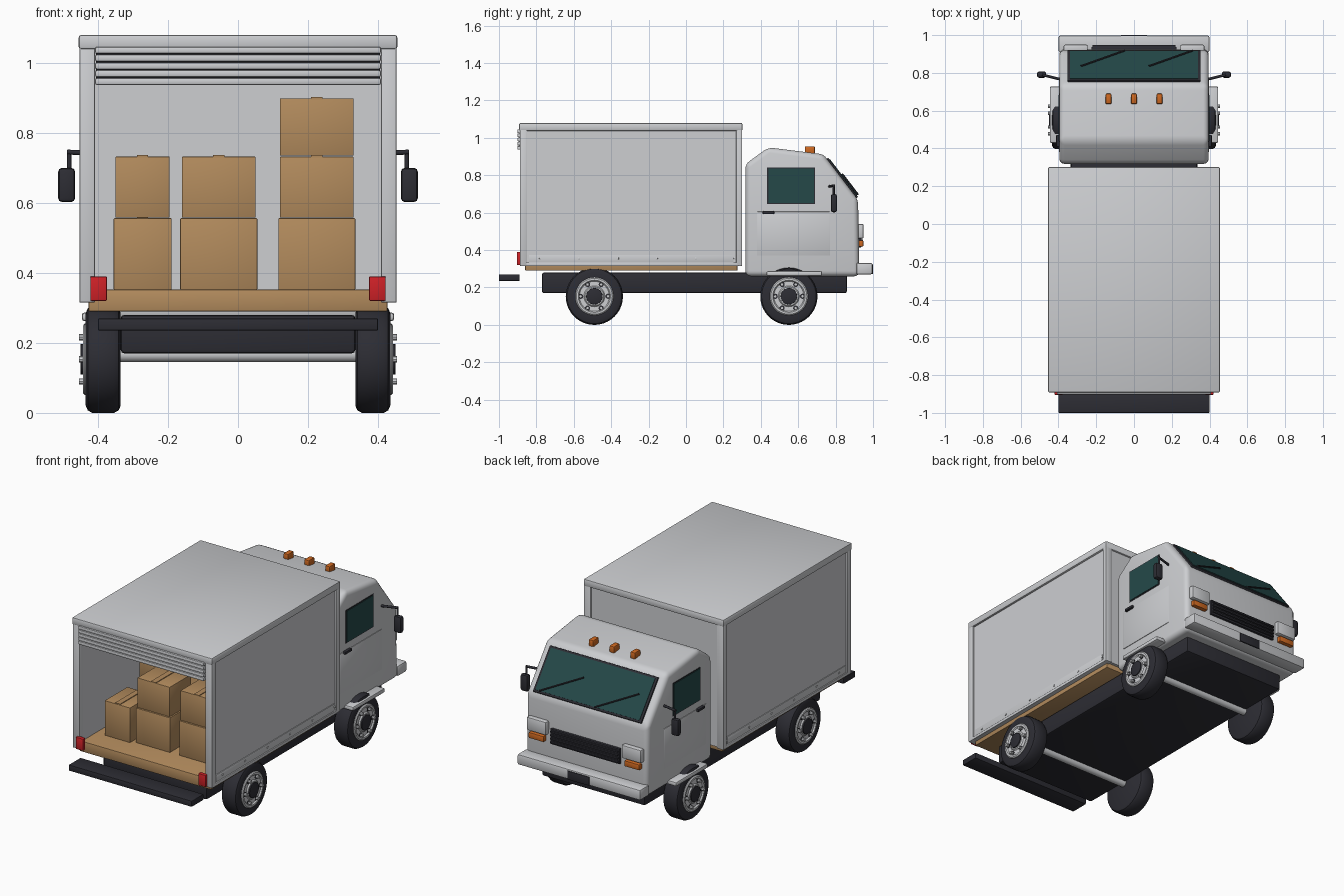
import bpy, bmesh, math
from mathutils import Vector, Matrix

if "Cube" in bpy.data.objects:
    bpy.data.objects.remove(bpy.data.objects["Cube"], do_unlink=True)


def material(name, r, g, b):
    m = bpy.data.materials.new(name)
    m.use_nodes = True
    m.diffuse_color = (r, g, b, 1)
    m.node_tree.nodes["Principled BSDF"].inputs["Base Color"].default_value = (r, g, b, 1)
    return m


WHITE = material("pale grey paint", 0.61, 0.62, 0.64)
DARK = material("dark rubber", 0.026, 0.026, 0.034)
GLASS = material("teal glass", 0.018, 0.066, 0.066)
CARD = material("cardboard and wood", 0.45, 0.26, 0.11)
ORANGE = material("orange lamp", 0.62, 0.14, 0.015)
RED = material("red lamp", 0.62, 0.015, 0.02)


def finish(bm, name, mat, bevel=0, segments=2):
    bmesh.ops.recalc_face_normals(bm, faces=bm.faces)
    if bevel:
        sharp = [e for e in bm.edges if e.calc_face_angle(0) > 0.3]
        bmesh.ops.bevel(bm, geom=sharp, offset=bevel, segments=segments,
                        profile=0.5, affect='EDGES', clamp_overlap=True)
    me = bpy.data.meshes.new(name)
    bm.to_mesh(me)
    bm.free()
    me.shade_smooth()
    me.set_sharp_from_angle(angle=math.radians(35))
    me.materials.append(mat)
    ob = bpy.data.objects.new(name, me)
    bpy.context.collection.objects.link(ob)
    return ob


def box(name, mat, x, y, z, bevel=0.004, frame=None):
    """Block spanning the given (low, high) ranges, optionally moved into a frame."""
    bm = bmesh.new()
    bmesh.ops.create_cube(bm, size=1)
    for v in bm.verts:
        v.co = Vector([(a + b) / 2 + c * (b - a) for (a, b), c in zip((x, y, z), v.co)])
    if frame:
        bm.transform(frame)
    return finish(bm, name, mat, bevel)


def pair(name, mat, x, y, z, bevel=0.004):
    box("left_" + name, mat, x, y, z, bevel)
    box("right_" + name, mat, (-x[1], -x[0]), y, z, bevel)


def rod(name, mat, a, b, radius, sides=12, bevel=0):
    a, b = Vector(a), Vector(b)
    bm = bmesh.new()
    bmesh.ops.create_cone(bm, cap_ends=True, segments=sides, radius1=radius,
                          radius2=radius, depth=(b - a).length)
    turn = (b - a).to_track_quat('Z', 'Y').to_matrix().to_4x4()
    bm.transform(Matrix.Translation((a + b) / 2) @ turn)
    return finish(bm, name, mat, bevel)


def lathe(name, mat, profile, centre, side):
    """Spin an (x, radius) profile around the x axis."""
    bm = bmesh.new()
    vs = [bm.verts.new((side * x, 0, r)) for x, r in profile]
    es = [bm.edges.new(p) for p in zip(vs, vs[1:])]
    bmesh.ops.spin(bm, geom=vs + es, axis=(1, 0, 0), cent=(0, 0, 0),
                   angle=math.tau, steps=40, use_merge=True)
    bmesh.ops.remove_doubles(bm, verts=bm.verts, dist=0.0005)
    bm.transform(Matrix.Translation(centre))
    return finish(bm, name, mat)


# Chassis, axles and rear step
box("chassis", DARK, (-0.335, 0.335), (-0.77, 0.86), (0.17, 0.28), 0.01)
box("rear_step", DARK, (-0.40, 0.40), (-1.0, -0.89), (0.235, 0.27))

# Wheels
TIRE = [(0.335, 0), (0.335, 0.132), (0.341, 0.146), (0.354, 0.153), (0.416, 0.153),
        (0.429, 0.146), (0.435, 0.132), (0.435, 0.098), (0.42, 0.09), (0.42, 0)]
RIM = [(0.415, 0.102), (0.438, 0.102), (0.443, 0.096), (0.443, 0.086), (0.436, 0.08),
       (0.436, 0.056), (0.443, 0.05), (0.443, 0)]
for end, y in (("rear", -0.49), ("front", 0.55)):
    rod(end + "_axle", WHITE, (-0.34, y, 0.167), (0.34, y, 0.167), 0.022, 20)
    for label, s in (("left", 1), ("right", -1)):
        tag = f"{label}_{end}_"
        centre = Vector((0, y, 0.153))
        lathe(tag + "tire", DARK, TIRE, centre, s)
        lathe(tag + "rim", WHITE, RIM, centre, s)
        rod(tag + "hub", DARK, centre + Vector((s * 0.42, 0, 0)),
            centre + Vector((s * 0.45, 0, 0)), 0.044, 24, 0.003)
        for k in range(6):
            a = k * math.tau / 6
            p = centre + Vector((0, 0.073 * math.cos(a), 0.073 * math.sin(a)))
            rod(tag + "bolt_seat", DARK, p + Vector((s * 0.42, 0, 0)),
                p + Vector((s * 0.438, 0, 0)), 0.014)
            rod(tag + "bolt", WHITE, p + Vector((s * 0.42, 0, 0)),
                p + Vector((s * 0.454, 0, 0)), 0.009, 8)

# Cargo body: floor, walls, frame and roof
box("cargo_floor", CARD, (-0.427, 0.427), (-0.86, 0.275), (0.29, 0.352))
pair("cargo_wall", WHITE, (0.412, 0.443), (-0.87, 0.29), (0.322, 1.05), 0)
box("cargo_front_wall", WHITE, (-0.44, 0.44), (0.268, 0.292), (0.32, 1.05), 0)
box("cargo_roof", WHITE, (-0.455, 0.455), (-0.892, 0.302), (1.038, 1.08), 0.008)
pair("rear_post", WHITE, (0.408, 0.453), (-0.888, -0.85), (0.315, 1.045))
pair("front_post", WHITE, (0.41, 0.453), (0.268, 0.30), (0.315, 1.045))
pair("lower_rail", WHITE, (0.425, 0.453), (-0.87, 0.28), (0.315, 0.333), 0.002)
pair("kick_strip", WHITE, (0.43, 0.447), (-0.84, 0.255), (0.333, 0.375), 0.001)
for k in range(6):
    y = -0.78 + k * 0.208
    pair("rivet", WHITE, (0.44, 0.451), (y - 0.005, y + 0.005), (0.35, 0.36), 0.002)

# Rolled-up door
box("shutter_backing", DARK, (-0.405, 0.405), (-0.889, -0.87), (0.942, 1.045), 0)
for k in range(5):
    z = 0.937 + k * 0.0222
    box("shutter_slat", WHITE, (-0.408, 0.408), (-0.902, -0.875), (z, z + 0.0195), 0.005)

pair("tail_lamp", RED, (0.374, 0.422), (-0.904, -0.88), (0.32, 0.39))

# Cardboard cartons: x range, y start, stack height
STACKS = [((-0.355, -0.19), -0.73, 1), ((-0.165, 0.055), -0.71, 2), ((0.115, 0.335), -0.71, 2),
          ((-0.355, -0.19), -0.42, 2), ((0.115, 0.335), -0.42, 3)]
LEVELS = [(0.352, 0.556), (0.558, 0.732), (0.735, 0.898)]
for (x0, x1), y, count in STACKS:
    for level, z in enumerate(LEVELS[:count]):
        inset = 0.005 if level else 0
        box("carton", CARD, (x0 + inset, x1 - inset), (y + inset, y + 0.21 - inset), z, 0.002)
    mid, top = (x0 + x1) / 2, LEVELS[count - 1][1]
    box("carton_tape", CARD, (mid - 0.016, mid + 0.016), (y + 0.003, y + 0.2),
        (top - 0.003, top + 0.004), 0)

# Cab shell from its side profile
bm = bmesh.new()
outline = [(0.318, 0.26), (0.318, 0.86), (0.44, 0.949), (0.735, 0.912), (0.92, 0.67), (0.927, 0.26)]
face = bm.faces.new([bm.verts.new((-0.395, y, z)) for y, z in outline])
grown = bmesh.ops.extrude_face_region(bm, geom=[face])["geom"]
bmesh.ops.translate(bm, vec=(0.79, 0, 0), verts=[v for v in grown if isinstance(v, bmesh.types.BMVert)])
finish(bm, "cab", WHITE, 0.028, 4)

# Windshield and wipers, in a frame lying on the sloped front
slope = Matrix.Translation((0, 0.83, 0.7875)) @ Matrix.Rotation(math.atan2(-0.242, 0.185), 4, 'X')
box("windshield_seal", DARK, (-0.352, 0.352), (-0.127, 0.137), (-0.01, 0.009), 0.003, slope)
box("windshield", GLASS, (-0.338, 0.338), (-0.115, 0.125), (0, 0.012), 0, slope)
for x in (-0.05, 0.31):
    rod("wiper", DARK, slope @ Vector((x, 0.125, 0.016)),
        slope @ Vector((x - 0.23, -0.01, 0.016)), 0.005, 8)

# Doors, side windows, handles and fenders
pair("door_panel", WHITE, (0.38, 0.398), (0.38, 0.77), (0.37, 0.605), 0.002)
pair("side_window_seal", DARK, (0.38, 0.397), (0.434, 0.69), (0.647, 0.841), 0)
pair("side_window", GLASS, (0.38, 0.40), (0.44, 0.684), (0.653, 0.835), 0)
pair("door_handle", DARK, (0.39, 0.412), (0.41, 0.472), (0.593, 0.609))
pair("fender", WHITE, (0.38, 0.446), (0.43, 0.728), (0.262, 0.287), 0.008)

# Mirrors
for label, s in (("left", 1), ("right", -1)):
    rod(label + "_mirror_arm", DARK, (s * 0.385, 0.765, 0.74), (s * 0.487, 0.79, 0.745), 0.007)
    rod(label + "_mirror_stem", DARK, (s * 0.482, 0.79, 0.75), (s * 0.482, 0.79, 0.69), 0.006)
pair("mirror", DARK, (0.465, 0.514), (0.774, 0.808), (0.602, 0.70), 0.012)

# Roof marker lamps
for x in (-0.135, 0, 0.135):
    box("roof_lamp", ORANGE, (x - 0.016, x + 0.016), (0.635, 0.69), (0.912, 0.955), 0.007)

# Bumper, plate, grille and lamps on the cab nose
box("bumper", WHITE, (-0.40, 0.40), (0.91, 0.997), (0.27, 0.332), 0.01)
box("blank_plate", DARK, (-0.07, 0.07), (0.98, 1.0), (0.272, 0.323), 0.001)
box("grille", DARK, (-0.225, 0.225), (0.91, 0.938), (0.415, 0.505), 0.003)
for k in range(4):
    z = 0.426 + k * 0.02
    box("grille_bar", DARK, (-0.22, 0.22), (0.92, 0.947), (z, z + 0.01), 0.002)
pair("headlamp", WHITE, (0.245, 0.372), (0.91, 0.95), (0.462, 0.54), 0.008)
pair("turn_lamp", ORANGE, (0.262, 0.36), (0.91, 0.948), (0.418, 0.452), 0.005)
